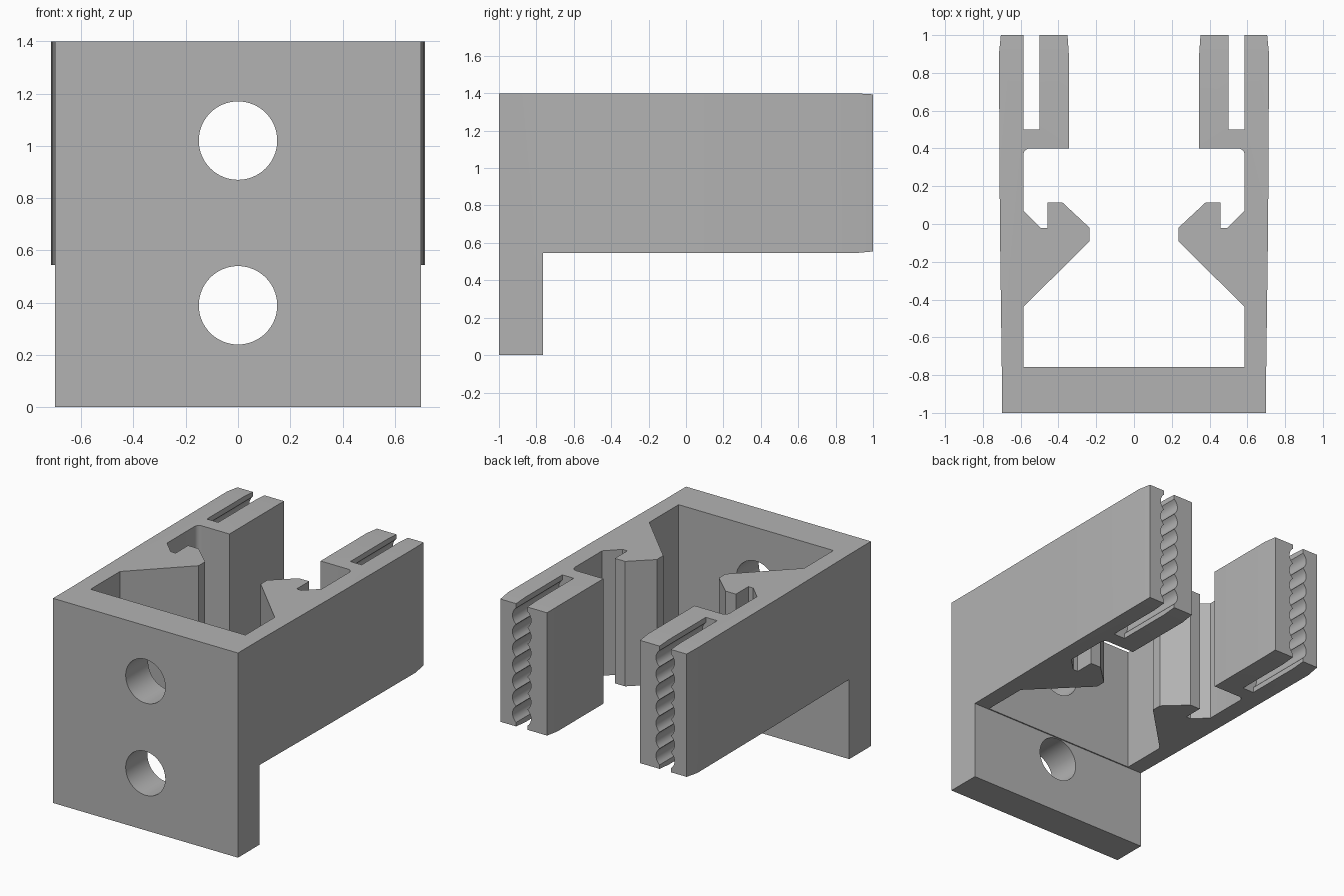
import bpy, bmesh
from math import sin, cos, pi, radians
from mathutils import Vector

old = bpy.data.objects.get("Cube")
if old:
    bpy.data.objects.remove(old, do_unlink=True)

GREY = (0.45, 0.45, 0.45, 1)
grey = bpy.data.materials.new("plain grey")
grey.use_nodes = True
grey.diffuse_color = GREY
grey.node_tree.nodes["Principled BSDF"].inputs["Base Color"].default_value = GREY


def extrude(name, points, direction, end_taper=False):
    """Extrude a closed 3D outline along a direction."""
    bm = bmesh.new()
    face = bm.faces.new([bm.verts.new(p) for p in points])
    new = bmesh.ops.extrude_face_region(bm, geom=[face])["geom"]
    bmesh.ops.translate(bm, vec=direction,
                        verts=[v for v in new if isinstance(v, bmesh.types.BMVert)])
    bmesh.ops.recalc_face_normals(bm, faces=bm.faces)
    if end_taper:
        # Slim the arm tips slightly above and below
        bmesh.ops.bisect_plane(bm, geom=bm.verts[:] + bm.edges[:] + bm.faces[:],
                               plane_co=(0, 0.9, 0), plane_no=(0, 1, 0))
        for v in bm.verts:
            if v.co.y > 0.99:
                v.co.z += -0.006 if v.co.z > 1 else 0.009
    mesh = bpy.data.meshes.new(name)
    bm.to_mesh(mesh)
    bm.free()
    mesh.materials.append(grey)
    ob = bpy.data.objects.new(name, mesh)
    bpy.context.collection.objects.link(ob)
    return ob


def combine(target, other, operation):
    """Apply a boolean and discard the second object."""
    mod = target.modifiers.new(operation, "BOOLEAN")
    mod.operation, mod.object, mod.solver = operation, other, "EXACT"
    bpy.ops.object.select_all(action="DESELECT")
    bpy.context.view_layer.objects.active = target
    target.select_set(True)
    bpy.ops.object.modifier_apply(modifier=mod.name)
    bpy.data.objects.remove(other, do_unlink=True)


# Channel: front web, side arms, hooks and thick jaws
BOTTOM, TOP = 0.545, 1.4
half = [(0.70, -1), (0.70, -0.765), (0.71, 0), (0.715, 0.9), (0.705, 1),
        (0.352, 1), (0.345, 0.9), (0.345, 0.4)]
half += [(0.551 + 0.035 * sin(a), 0.365 + 0.035 * cos(a))
         for a in [i * pi / 12 for i in range(7)]]
half += [(0.586, 0.07), (0.495, -0.02), (0.458, -0.02), (0.458, 0.115),
         (0.38, 0.115), (0.235, -0.02), (0.235, -0.09), (0.586, -0.44),
         (0.586, -0.757)]
outline = half + [(-x, y) for x, y in reversed(half)]
bracket = extrude("channel_bracket", [(x, y, BOTTOM) for x, y in outline],
                  Vector((0, 0, TOP - BOTTOM)), True)

# Mounting plate hanging below the channel
plate = extrude("mounting_plate",
                [(-0.70, -1, 0), (0.70, -1, 0), (0.70, -0.765, 0), (-0.70, -0.765, 0)],
                Vector((0, 0, TOP)))
combine(bracket, plate, "UNION")

# Two screw holes through the plate
for z in (0.39, 1.02):
    ring = [(0.15 * cos(i * pi / 32), -1.1, z + 0.15 * sin(i * pi / 32))
            for i in range(64)]
    combine(bracket, extrude("hole_cutter", ring, Vector((0, 0.5, 0))), "DIFFERENCE")

# Scalloped slots in the arm tips
NECK, RADIUS, PITCH, LOBES = 0.0425, 0.07, 0.112, 7
middle = (BOTTOM + TOP) / 2
wall = [(NECK, BOTTOM - 0.1)]
for k in range(LOBES):
    centre = middle + (k - (LOBES - 1) / 2) * PITCH
    wall += [(RADIUS * cos(a), centre + RADIUS * sin(a))
             for a in [radians(-52 + 13 * i) for i in range(9)]]
wall.append((NECK, TOP + 0.1))
slot = wall + [(-x, z) for x, z in reversed(wall)]
for side in (-1, 1):
    shape = [(side * 0.543 + x, 0.5, z) for x, z in slot]
    combine(bracket, extrude("slot_cutter", shape, Vector((0, 0.6, 0))), "DIFFERENCE")

bpy.ops.object.shade_smooth_by_angle(angle=radians(25))
